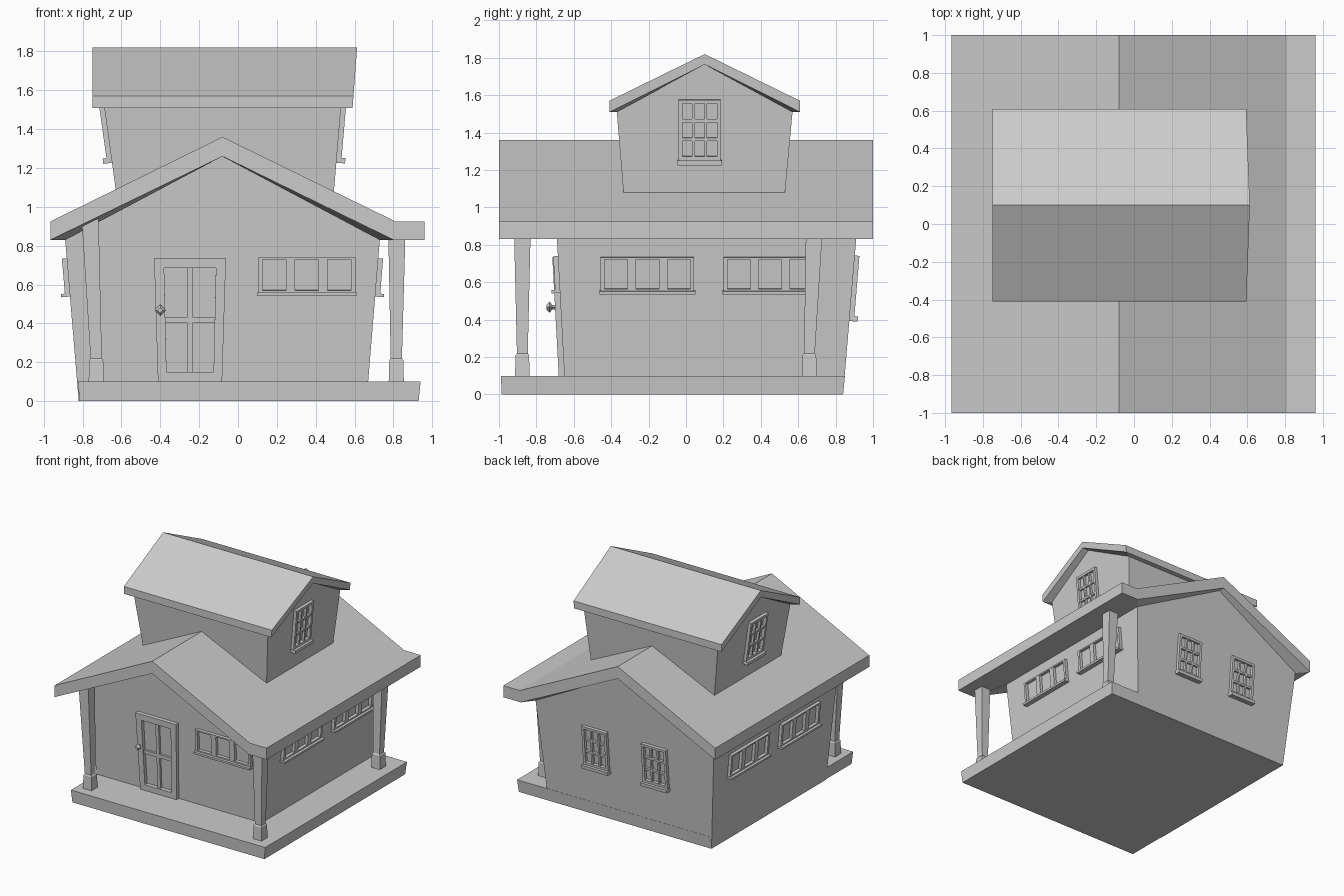
import bpy, bmesh
from mathutils import Vector, Matrix

if "Cube" in bpy.data.objects:
    bpy.data.objects.remove(bpy.data.objects["Cube"])


def finish(name, bm):
    bmesh.ops.recalc_face_normals(bm, faces=bm.faces)
    me = bpy.data.meshes.new(name)
    bm.to_mesh(me)
    bm.free()
    ob = bpy.data.objects.new(name, me)
    bpy.context.collection.objects.link(ob)
    return ob


def loft(bm, rings):
    """Closed skin through rings of points."""
    vr = [[bm.verts.new(p) for p in r] for r in rings]
    for a, b in zip(vr, vr[1:]):
        n = len(a)
        for i in range(n):
            j = (i + 1) % n
            bm.faces.new((a[i], a[j], b[j], b[i]))
    bm.faces.new(vr[0])
    bm.faces.new(vr[-1])


def rect(x0, x1, y0, y1, z):
    return [(x0, y0, z), (x1, y0, z), (x1, y1, z), (x0, y1, z)]


# Wall planes: position at z = 0 and outward slope per unit of height
MAIN = dict(a0=(-.82, -.084), a1=(.662, .082), b0=(-.645, -.054), b1=(.84, .084))
DORMER = dict(a0=(-.246, -.082), a1=(.429, .093), b0=(-.477, -.14), b1=(.402, .085))


def at(w, key, z):
    return w[key][0] + w[key][1] * z


def walls(name, w, P, z0, ze, apex):
    """Flared walls with gable ends; a runs across the gable, b along the ridge."""
    bm = bmesh.new()
    rings = []
    for k in ("b0", "b1"):
        pts = [(at(w, "a0", z0), z0), (at(w, "a1", z0), z0),
               (at(w, "a1", ze), ze), apex, (at(w, "a0", ze), ze)]
        rings.append([P(a, at(w, k, z), z) for a, z in pts])
    loft(bm, rings)
    finish(name, bm)


def roof(name, w, P, outline, b0, b1, ze, lean=0):
    """Gable roof; outline ends with right, apex, left underside points."""
    bm = bmesh.new()
    n = len(outline)
    zl = min(z for _, z in outline)
    rings = [[bm.verts.new(P(a, b + s * (z - zl), z)) for a, z in outline]
             for b, s in ((b0, 0), (b1, lean))]
    for r in rings:
        bm.faces.new(r)
    for i in range(-1, n - 3):
        bm.faces.new((rings[0][i], rings[0][i + 1], rings[1][i + 1], rings[1][i]))
    # soffits running from the roof edge back to the wall tops
    apex = outline[-2]
    inner = []
    for k in ("b0", "b1"):
        pts = ((at(w, "a1", ze), ze), apex, (at(w, "a0", ze), ze))
        inner.append([bm.verts.new(P(a, at(w, k, z), z)) for a, z in pts])
    for r, q in zip(rings, inner):
        o = r[-3:]
        bm.faces.new((o[0], o[1], q[1], q[0]))
        bm.faces.new((o[1], o[2], q[2], q[1]))
    for i in (0, 2):
        bm.faces.new((rings[0][i - 3], rings[1][i - 3], inner[1][i], inner[0][i]))
    # the eave strip between last and first outline points was closed above
    finish(name, bm)


def across_x(a, b, z):
    return (a, b, z)


def across_y(a, b, z):
    return (b, a, z)


# Base slab and main body
bm = bmesh.new()
loft(bm, [rect(-.815, .93, -.985, .84, 0), rect(-.825, .94, -.99, .85, .1)])
finish("porch_base", bm)
walls("house_walls", MAIN, across_x, 0.0, .83, (-.08, 1.26))
roof("main_roof", MAIN, across_x,
     [(-.965, .925), (-.08, 1.36), (.81, .925), (.96, .925), (.96, .83),
      (.80, .83), (-.08, 1.26), (-.965, .83)], -1, 1, .83)

# Upper storey
walls("dormer_walls", DORMER, across_y, 1.05, 1.51, (.10, 1.765))
roof("dormer_roof", DORMER, across_y,
     [(-.41, 1.57), (.10, 1.82), (.61, 1.57), (.61, 1.51), (.10, 1.765), (-.41, 1.51)],
     -.75, .59, 1.51, lean=.075)


# Porch posts: block foot and flared leaning shaft
def post(name, x, y, tx, ty, top):
    bm = bmesh.new()
    rings = []
    for t, z, h in ((0, .1, .039), (0, .21, .036), (0, .22, .029), (1, top, .044)):
        cx, cy = x + (tx - x) * t, y + (ty - y) * t
        rings.append(rect(cx - h, cx + h, cy - h, cy + h, z))
    loft(bm, rings)
    finish(name, bm)


post("post_front_left", -.73, -.875, -.762, -.875, .95)
post("post_front_right", .815, -.875, .818, -.875, .86)
post("post_back_right", .815, .66, .818, .685, .86)


# Windows and door: bars laid on a tilted wall plane
def panel(name, origin, u, up, w, h, cols, rows, side, edge, vgap, hgap,
          depth=.025, inner=.02, sill=0, taper=0):
    origin, u = Vector(origin), Vector(u)
    n = u.cross(Vector(up)).normalized()
    up = Vector(up)
    bm = bmesh.new()

    def box(u0, u1, v0, v1, d):
        def p(a, v, e):
            return origin + u * a * (1 + taper * v) + up * v + n * e
        loft(bm, [[p(u0, v0, e), p(u1, v0, e), p(u1, v1, e), p(u0, v1, e)] for e in (-.01, d)])

    x0, x1 = -w / 2, w / 2
    box(x0, x0 + side, 0, h, depth)
    box(x1 - side, x1, 0, h, depth)
    box(x0 + side, x1 - side, 0, edge, depth)
    box(x0 + side, x1 - side, h - edge, h, depth)
    pw = (w - 2 * side - (cols - 1) * vgap) / cols
    ph = (h - 2 * edge - (rows - 1) * hgap) / rows
    for c in range(1, cols):
        s = x0 + side + c * pw + (c - 1) * vgap
        box(s, s + vgap, edge, h - edge, inner)
    for r in range(1, rows):
        s = edge + r * ph + (r - 1) * hgap
        box(x0 + side, x1 - side, s, s + hgap, inner - .002)
    if sill:
        box(x0 - .006, x1 + .006, -sill, 0, .045)
    finish(name, bm)


def triple(name, origin, u, up):
    panel(name, origin, u, up, .50, .18, 3, 1, .021, .011, .045, 0, inner=.024, sill=.017)


def lattice(name, origin, u, up):
    panel(name, origin, u, up, .225, .323, 3, 3, .021, .02, .014, .017, sill=.027)


# Main storey windows
triple("front_window", (.354, at(MAIN, "b0", .56), .56), (1, 0, 0), (0, -.054, 1))
for label, y in (("front", -.206), ("back", .45)):
    triple("right_window_" + label, (at(MAIN, "a1", .555), y, .555), (0, 1, 0), (.082, 0, 1))
    triple("left_window_" + label, (at(MAIN, "a0", .555), y, .555), (0, -1, 0), (-.084, 0, 1))
for label, x in (("left", -.35), ("right", .19)):
    lattice("back_window_" + label, (x, at(MAIN, "b1", .42), .42), (-1, 0, 0), (0, .084, 1))

# Dormer windows
lattice("dormer_window_right", (at(DORMER, "b1", 1.254), .073, 1.254), (0, 1, 0), (.085, 0, 1))
lattice("dormer_window_left", (at(DORMER, "b0", 1.254), .073, 1.254), (0, -1, 0), (-.14, 0, 1))

# Front door
panel("front_door", (-.247, at(MAIN, "b0", .1), .1), (1, 0, 0), (0, -.054, 1),
      .33, .637, 2, 2, .045, .05, .026, .03, depth=.03, inner=.018, taper=.19)

# Door knob: stem and faceted knob
bm = bmesh.new()
for r1, r2, y, d in ((.012, .012, -.70, .05), (.014, .03, -.723, .012), (.03, .014, -.737, .016)):
    m = Matrix.Translation((-.40, y, .467)) @ Matrix.Rotation(-1.5708, 4, 'X')
    bmesh.ops.create_cone(bm, cap_ends=True, segments=4, radius1=r2, radius2=r1, depth=d, matrix=m)
finish("door_knob", bm)
